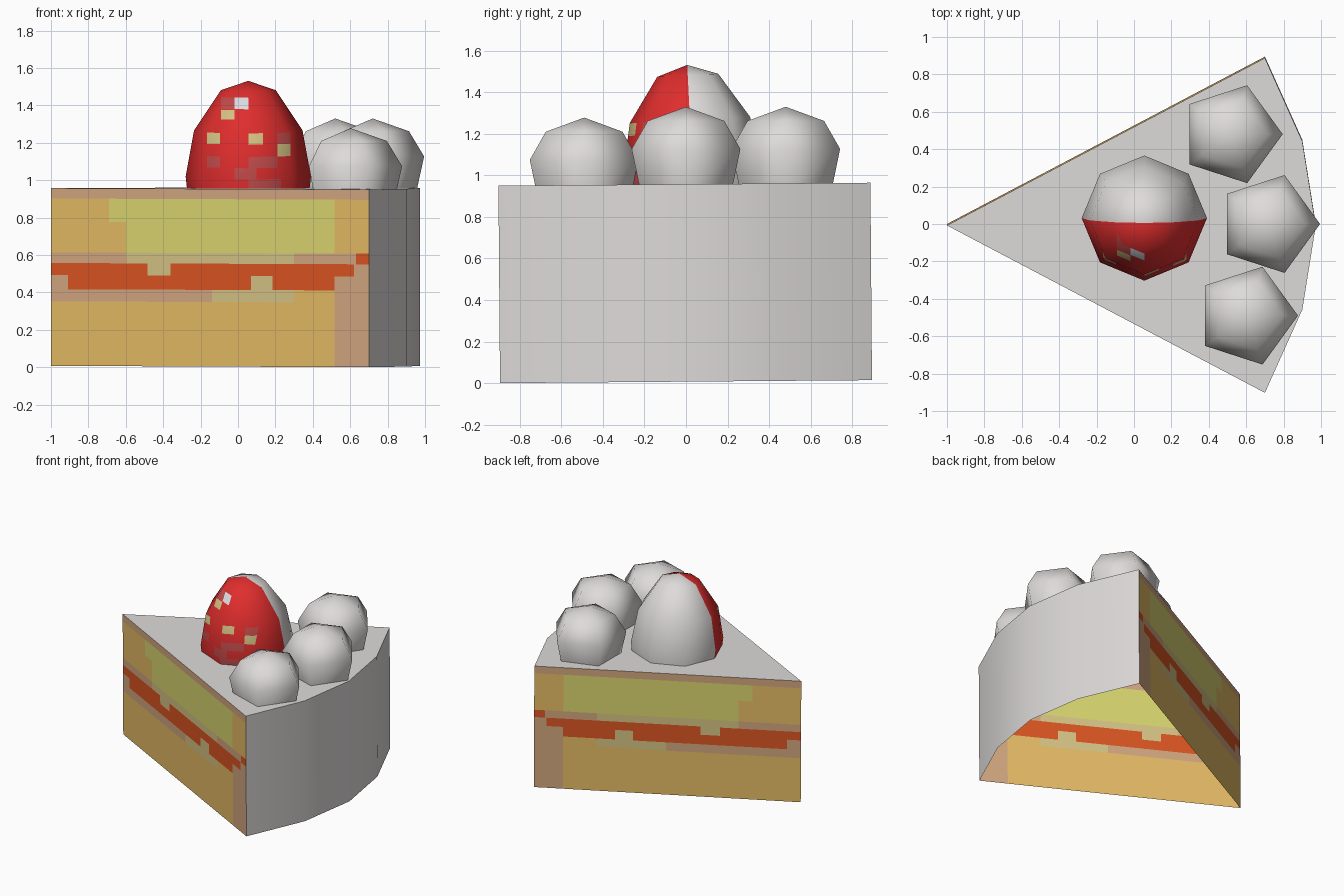
import bpy, bmesh, math
from mathutils import Vector

if "Cube" in bpy.data.objects:
    bpy.data.objects.remove(bpy.data.objects["Cube"])

# Colours (linear)
COLOURS = {
    "cream": (0.73, 0.71, 0.70),
    "sponge": (0.77, 0.49, 0.13),
    "crumb": (0.64, 0.38, 0.21),
    "custard": (0.69, 0.66, 0.16),
    "jam": (0.70, 0.09, 0.016),
    "pale_filling": (0.66, 0.54, 0.23),
    "berry_red": (0.74, 0.026, 0.026),
    "berry_pink": (0.54, 0.07, 0.07),
    "berry_glint": (0.72, 0.72, 0.76),
}
MATS = {}
for name, rgb in COLOURS.items():
    MATS[name] = bpy.data.materials.new(name)
    MATS[name].diffuse_color = (*rgb, 1)


def finish(bm, name, mats, angle=None):
    me = bpy.data.meshes.new(name)
    bm.to_mesh(me)
    bm.free()
    for m in mats:
        me.materials.append(MATS[m])
    ob = bpy.data.objects.new(name, me)
    bpy.context.collection.objects.link(ob)
    if angle:
        bpy.ops.object.select_all(action='DESELECT')
        ob.select_set(True)
        bpy.context.view_layer.objects.active = ob
        bpy.ops.object.shade_smooth_by_angle(angle=math.radians(angle))
    return ob


def paint(bm, patches, mats, allowed):
    """Cut the mesh along patch borders (x0, x1, z0, z1), then colour by patch."""
    xs = {v for p in patches for v in p[1:3]}
    zs = {v for p in patches for v in p[3:5]}
    for vals, axis in ((xs, Vector((1, 0, 0))), (zs, Vector((0, 0, 1)))):
        for v in sorted(vals):
            bmesh.ops.bisect_plane(bm, geom=bm.verts[:] + bm.edges[:] + bm.faces[:],
                                   dist=1e-5, plane_co=axis * v, plane_no=axis)
    for f in bm.faces:
        c = f.calc_center_median()
        if not allowed(c):
            continue
        for mat, x0, x1, z0, z1 in patches:
            if x0 < c.x < x1 and z0 < c.z < z1:
                f.material_index = mats.index(mat)


def dome(profile, sides):
    """Lathe a profile of (radius, z) points, closed by a pole at the top."""
    bm = bmesh.new()
    rings = [[bm.verts.new((r * math.cos(math.tau * i / sides),
                            r * math.sin(math.tau * i / sides), z))
              for i in range(sides)] for r, z in profile[:-1]]
    pole = bm.verts.new((0, 0, profile[-1][1]))
    for a, b in zip(rings, rings[1:]):
        for i in range(sides):
            j = (i + 1) % sides
            bm.faces.new((a[i], a[j], b[j], b[i]))
    for i in range(sides):
        bm.faces.new((rings[-1][i], rings[-1][(i + 1) % sides], pole))
    return bm


H, TILT = 0.95, 0.008
TIP = (-1, 0)
ARC = [(0.70, -0.895), (0.90, -0.45), (0.972, 0), (0.90, 0.45), (0.70, 0.895)]

# Frosting: top and curved back wall, open underneath
bm = bmesh.new()
low = [bm.verts.new((x, y, 0)) for x, y in ARC]
top = [bm.verts.new((x, y, H)) for x, y in ARC]
tip = bm.verts.new((*TIP, H))
bm.faces.new([tip] + top)
for i in range(len(ARC) - 1):
    bm.faces.new((low[i], low[i + 1], top[i + 1], top[i]))
frosting = finish(bm, "frosting", ["cream"], 40)

# Cut sides of the slice, with the layers projected along y
LAYERS = [
    ("crumb", -1.1, 0.8, 0.895, 0.96),
    ("custard", -0.69, -0.60, 0.77, 0.895),
    ("custard", -0.60, 0.515, 0.607, 0.895),
    ("crumb", -1.1, 0.8, 0.345, 0.607),
    ("pale_filling", -0.60, 0.30, 0.55, 0.607),
    ("pale_filling", -0.485, -0.36, 0.485, 0.55),
    ("pale_filling", 0.07, 0.185, 0.41, 0.485),
    ("pale_filling", -0.14, 0.30, 0.345, 0.41),
    ("sponge", 0.30, 0.515, 0.345, 0.41),
    ("jam", -1.1, -0.485, 0.485, 0.55),
    ("jam", -0.36, 0.62, 0.485, 0.55),
    ("jam", -0.91, 0.07, 0.41, 0.485),
    ("jam", 0.185, 0.515, 0.41, 0.485),
    ("jam", 0.63, 0.8, 0.55, 0.607),
    ("crumb", 0.515, 0.8, -0.1, 0.345),
]
bm = bmesh.new()
t0, t1 = bm.verts.new((*TIP, 0)), bm.verts.new((*TIP, H))
for (x, y), flip in ((ARC[0], False), (ARC[-1], True)):
    quad = [t0, bm.verts.new((x, y, 0)), bm.verts.new((x, y, H)), t1]
    bm.faces.new(quad[::-1] if flip else quad)
mats = ["sponge", "crumb", "custard", "jam", "pale_filling"]
paint(bm, LAYERS, mats, lambda c: True)
sides = finish(bm, "cake_sides", mats)
for ob in (frosting, sides):
    ob.rotation_euler.x = TILT
    ob.location.z = 0.0075

# Cream dollops along the back
DOLLOP = [(0.232, 0.93), (0.275, 1.127), (0.194, 1.262), (0, 1.33)]
for i, (x, y, dz) in enumerate([(0.52, 0.48, 0), (0.72, 0, 0), (0.602, -0.49, -0.052)]):
    ob = finish(dome(DOLLOP, 5), f"cream_dollop_{i + 1}", ["cream"], 80)
    ob.location = (x, y, dz)

# Strawberry: red front half with seeds, cream-coloured back half
CX = 0.055
SEEDS = [
    ("berry_red", -0.5, 0.5, 0.5, 1.7),
    ("berry_glint", -0.02, 0.055, 1.39, 1.45),
    ("berry_pink", -0.09, -0.02, 1.39, 1.45),
    ("pale_filling", -0.09, -0.02, 1.335, 1.385),
    ("pale_filling", -0.165, -0.095, 1.205, 1.265),
    ("pale_filling", 0.055, 0.135, 1.205, 1.265),
    ("berry_pink", 0.21, 0.28, 1.205, 1.265),
    ("pale_filling", 0.21, 0.28, 1.14, 1.205),
    ("berry_pink", -0.165, -0.095, 1.08, 1.14),
    ("berry_pink", 0.055, 0.21, 1.08, 1.14),
    ("berry_pink", -0.02, 0.10, 1.02, 1.08),
    ("berry_pink", 0.055, 0.23, 0.90, 1.02),
]
SEEDS = [(m, a - CX, b - CX, c, d) for m, a, b, c, d in SEEDS]
bm = dome([(0.325, 0.93), (0.335, 1.02), (0.29, 1.267), (0.147, 1.482), (0, 1.532)], 8)
mats = ["cream", "berry_red", "berry_pink", "berry_glint", "pale_filling"]
paint(bm, SEEDS, mats, lambda c: c.y < 0)
berry = finish(bm, "strawberry", mats, 80)
# Rounded normals so the cuts do not show in the shading
berry.data.normals_split_custom_set_from_vertices(
    [Vector((v.co.x / 0.112, v.co.y / 0.112, (v.co.z - 1.0) / 0.28)).normalized()
     for v in berry.data.vertices])
# Lean slightly forward about its base
lean = 0.05
berry.rotation_euler.x = lean
berry.location = (CX, 0.035 + H * math.sin(lean), H * (1 - math.cos(lean)))

for m in bpy.data.materials:
    if m.users and not m.is_grease_pencil:
        m.use_nodes = True
        m.node_tree.nodes["Principled BSDF"].inputs["Base Color"].default_value = m.diffuse_color
